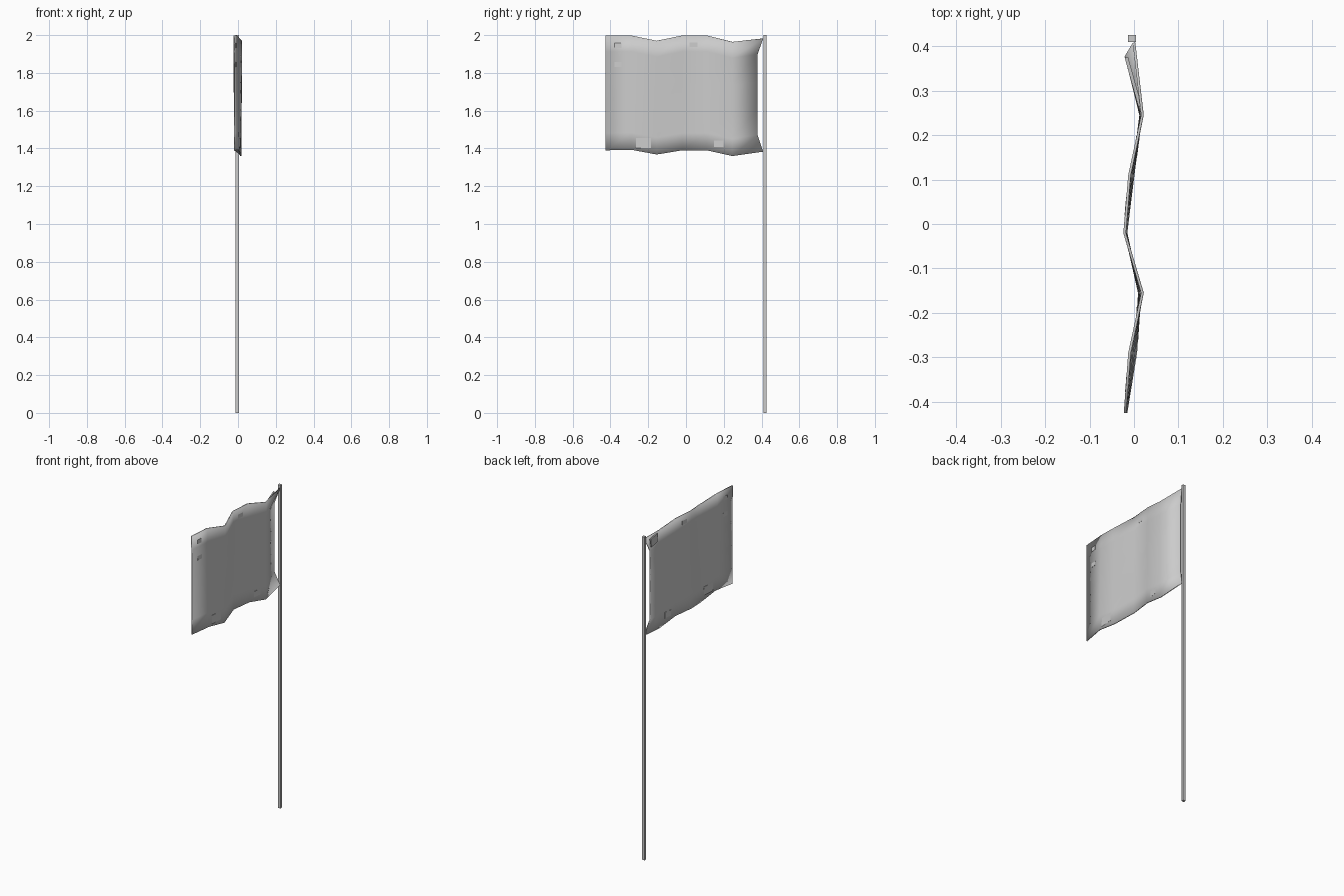
import bpy, bmesh

if "Cube" in bpy.data.objects:
    bpy.data.objects.remove(bpy.data.objects["Cube"])

# Cloth columns: y, x at top, x at bottom, top z, bottom z
COLS = [(-0.425, -0.020, -0.018, 1.998, 1.390),
        (-0.290, -0.010, 0.004, 1.998, 1.393),
        (-0.155, 0.019, 0.012, 1.970, 1.368),
        (-0.020, -0.021, -0.018, 1.998, 1.390),
        (0.110, -0.010, -0.002, 1.998, 1.390),
        (0.245, 0.019, 0.015, 1.964, 1.360),
        (0.378, -0.018, -0.018, 1.982, 1.383)]
ROWS = [0.0, 0.15, 0.38, 0.62, 0.86, 1.0]
THICK = 0.006


def lerp(a, b, t):
    return a + (b - a) * t


def sheet_x(y, z):
    """Depth of the rippled cloth at a given place."""
    for a, b in zip(COLS, COLS[1:]):
        if y <= b[0] or b is COLS[-1]:
            t = (y - a[0]) / (b[0] - a[0])
            c = [lerp(p, q, t) for p, q in zip(a, b)]
            return lerp(c[2], c[1], (z - c[4]) / (c[3] - c[4]))


def make(name, verts, faces):
    mesh = bpy.data.meshes.new(name)
    mesh.from_pydata(verts, [], faces)
    bm = bmesh.new()
    bm.from_mesh(mesh)
    bmesh.ops.recalc_face_normals(bm, faces=bm.faces)
    bm.to_mesh(mesh)
    bm.free()
    ob = bpy.data.objects.new(name, mesh)
    bpy.context.collection.objects.link(ob)
    return ob


# Square pole
bpy.ops.mesh.primitive_cube_add(size=1, location=(-0.005, 0.417, 1.0))
pole = bpy.context.object
pole.name = "pole"
pole.scale = (0.018, 0.016, 2.0)

# Rippled cloth, its two hoist corners pulled out to the pole
verts, n = [], len(COLS)
for r in ROWS:
    for i, (y, xt, xb, zt, zb) in enumerate(COLS):
        p = [lerp(xb, xt, r), y, lerp(zb, zt, r)]
        if i == n - 1 and r in (0.0, 1.0):
            p[0], p[1] = 0.0, 0.408
        verts.append(p)
faces = [(j * n + i, j * n + i + 1, (j + 1) * n + i + 1, (j + 1) * n + i)
         for j in range(len(ROWS) - 1) for i in range(n - 1)]
cloth = make("flag_cloth", verts, faces)
cloth.data.polygons.foreach_set("use_smooth", [True] * len(faces))
solid = cloth.modifiers.new("thickness", "SOLIDIFY")
solid.thickness = THICK
solid.offset = 0


# Small flat patches showing on both sides of the cloth
def patch(name, outline):
    k, h = len(outline), THICK / 2 + 0.001
    v = [(sheet_x(y, z) + s * h, y, z) for s in (-1, 1) for y, z in outline]
    f = [tuple(range(k)), tuple(range(k, 2 * k))]
    f += [(i, (i + 1) % k, k + (i + 1) % k, k + i) for i in range(k)]
    make(name, v, f)


for i, (y, z, w, h) in enumerate([(-0.360, 1.945, 0.036, 0.026),
                                  (-0.360, 1.845, 0.036, 0.026),
                                  (0.040, 1.950, 0.042, 0.024),
                                  (-0.225, 1.428, 0.080, 0.052),
                                  (0.174, 1.425, 0.050, 0.036)]):
    patch(f"patch_{i + 1}", [(y - w / 2, z - h / 2), (y + w / 2, z - h / 2),
                             (y + w / 2, z + h / 2), (y - w / 2, z + h / 2)])
patch("corner_patch", [(0.270, 1.905), (0.362, 1.915), (0.375, 1.970), (0.264, 1.957)])
